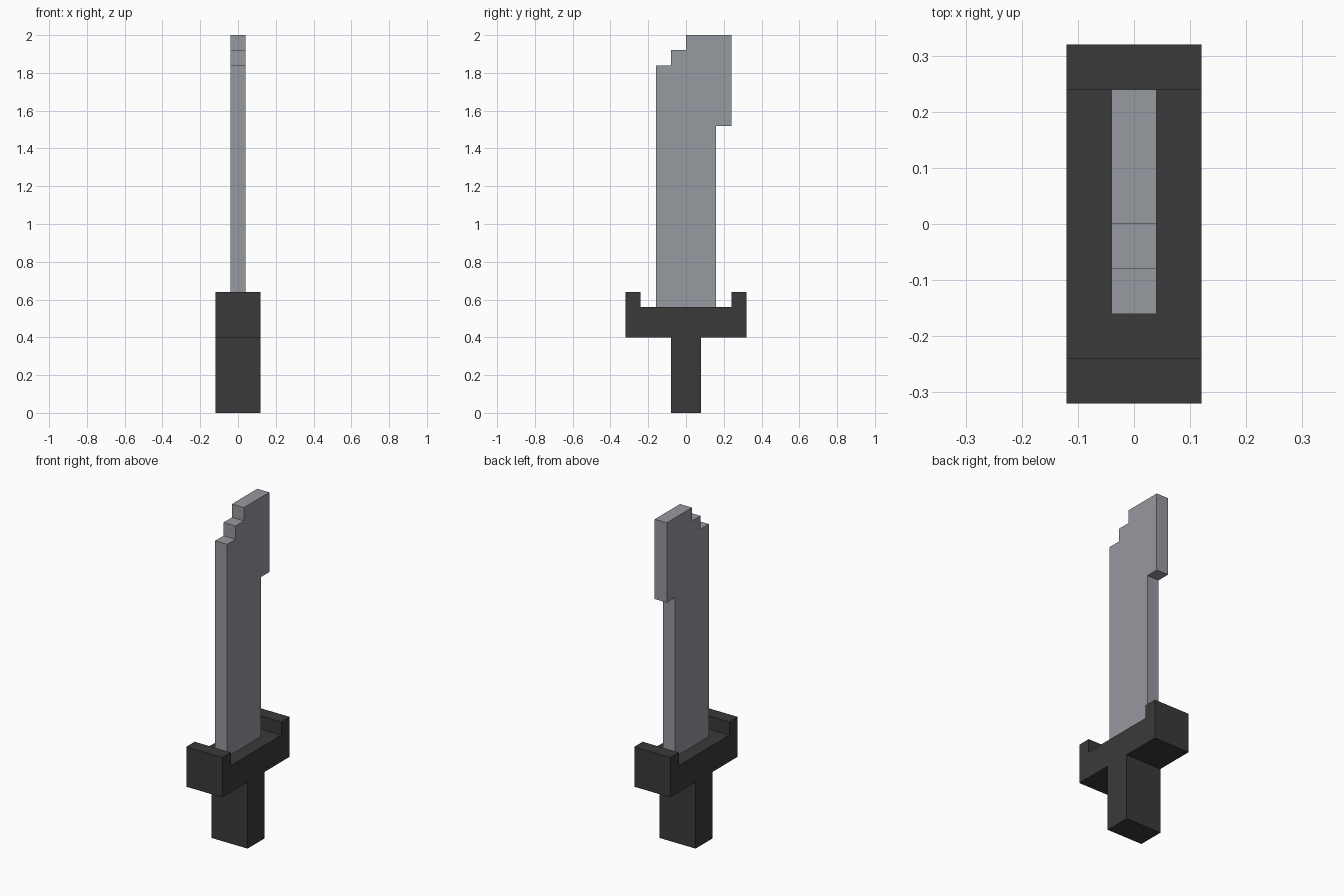
import bpy
import bmesh

cube = bpy.data.objects.get("Cube")
if cube:
    bpy.data.objects.remove(cube, do_unlink=True)

U = 0.08  # one block of the stepped design


def make_material(name, color):
    mat = bpy.data.materials.new(name)
    mat.use_nodes = True
    mat.diffuse_color = color
    bsdf = next(n for n in mat.node_tree.nodes if n.type == "BSDF_PRINCIPLED")
    bsdf.inputs["Base Color"].default_value = color
    return mat


def extrude_profile(name, profile, width, mat):
    """Extrude a side outline, given in blocks as (y, z), evenly across x."""
    bm = bmesh.new()
    verts = [bm.verts.new((-width * U / 2, y * U, z * U)) for y, z in profile]
    face = bm.faces.new(verts)
    result = bmesh.ops.extrude_face_region(bm, geom=[face])
    moved = [v for v in result["geom"] if isinstance(v, bmesh.types.BMVert)]
    bmesh.ops.translate(bm, verts=moved, vec=(width * U, 0, 0))
    bmesh.ops.recalc_face_normals(bm, faces=bm.faces)
    mesh = bpy.data.meshes.new(name)
    bm.to_mesh(mesh)
    bm.free()
    mesh.materials.append(mat)
    obj = bpy.data.objects.new(name, mesh)
    bpy.context.collection.objects.link(obj)
    return obj


steel = make_material("steel grey", (0.305, 0.319, 0.350, 1))
dark = make_material("dark grey", (0.042, 0.042, 0.042, 1))

# Handle
extrude_profile("handle", [(-1, 0), (1, 0), (1, 5), (-1, 5)], 3, dark)

# Guard with raised ends, mirrored from one half outline
half = [(4, 5), (4, 8), (3, 8), (3, 7)]
guard = half + [(-y, z) for y, z in reversed(half)]
extrude_profile("guard", guard, 3, dark)

# Blade with a stepped tip and a wider back end
blade = [(-2, 7), (2, 7), (2, 19), (3, 19), (3, 25),
         (0, 25), (0, 24), (-1, 24), (-1, 23), (-2, 23)]
extrude_profile("blade", blade, 1, steel)
